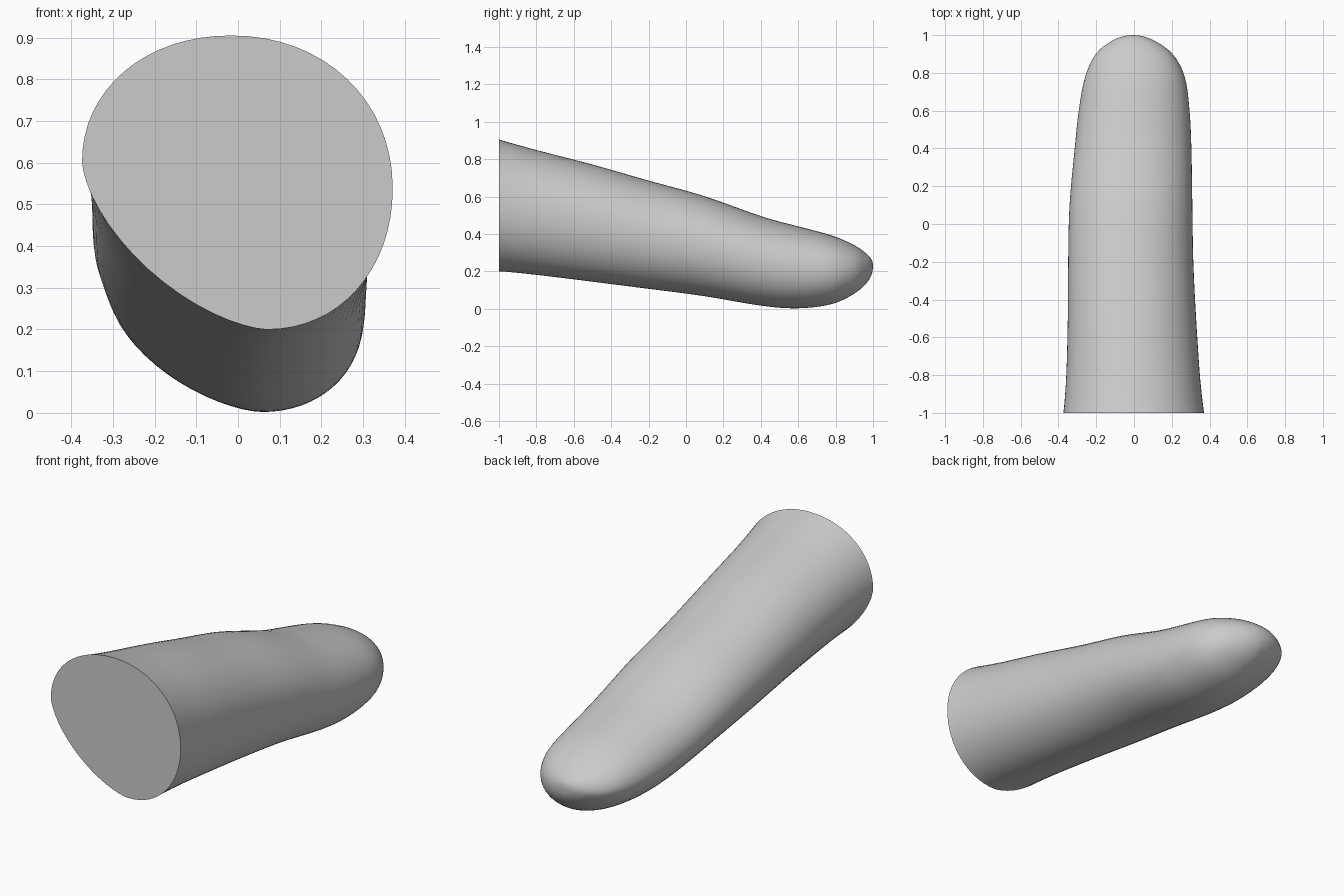
import bpy, bmesh
from math import sin, cos, pi
from mathutils import Vector

cube = bpy.data.objects.get("Cube")
if cube:
    bpy.data.objects.remove(cube, do_unlink=True)

SEGMENTS, STEPS = 64, 6

# Section limits along the finger: y, left x, right x, bottom z, top z
stations = [Vector(s) for s in (
    (-1, -.374, .371, .2, .905),
    (-.8, -.36, .35, .18, .85),
    (-.5, -.352, .33, .143, .772),
    (-.2, -.35, .315, .105, .686),
    (.1, -.343, .31, .066, .603),
    (.4, -.315, .305, .015, .495),
    (.6, -.294, .295, .001, .441),
    (.78, -.26, .27, .024, .392),
    (.9, -.203, .205, .08, .34),
    (.965, -.125, .118, .137, .294),
    (.993, -.06, .05, .185, .262),
    (1, -.005, -.005, .23, .23))]


def smooth(points):
    """Catmull-Rom samples through the stations."""
    ends = [2 * points[0] - points[1]] + points + [points[-1]]
    for i in range(len(points) - 1):
        a, b, c, d = ends[i:i + 4]
        for k in range(STEPS):
            t = k / STEPS
            yield .5 * (2 * b + (c - a) * t + (2 * a - 5 * b + 4 * c - d) * t ** 2
                        + (3 * b - a - 3 * c + d) * t ** 3)


def section(limits):
    """Skewed oval of four arcs, flatter at the lower left."""
    y, left, right, bottom, top = limits
    w, h = right - left, top - bottom
    for i in range(SEGMENTS):
        c, s = cos(2 * pi * i / SEGMENTS), sin(2 * pi * i / SEGMENTS)
        power = 2 / (1.56 if c < 0 and s < 0 else 2.08)
        cx = left + w * (.48 if s >= 0 else .595)
        cz = bottom + h * (.48 if c >= 0 else .57)
        # the arcs meet at the extreme points of the oval
        x = cx + (right - cx if c >= 0 else left - cx) * abs(c) ** power
        z = cz + (top - cz if s >= 0 else bottom - cz) * abs(s) ** power
        yield x, y, z


# Finger body, lofted from the cut end to the tip
bm = bmesh.new()
rings = [[bm.verts.new(p) for p in section(s)] for s in smooth(stations)]
bm.faces.new(rings[0])
for a, b in zip(rings, rings[1:]):
    for i in range(SEGMENTS):
        j = (i + 1) % SEGMENTS
        bm.faces.new((a[i], a[j], b[j], b[i]))
tip = bm.verts.new((-.005, 1, .23))
for i in range(SEGMENTS):
    bm.faces.new((rings[-1][i], rings[-1][(i + 1) % SEGMENTS], tip))

# Ease the joins between arcs, leaving the cut end flat
body = [v for ring in rings[1:-6] for v in ring]
for _ in range(4):
    bmesh.ops.smooth_vert(bm, verts=body, factor=.4, use_axis_x=True, use_axis_z=True)
bmesh.ops.recalc_face_normals(bm, faces=bm.faces)

mesh = bpy.data.meshes.new("finger")
bm.to_mesh(mesh)
bm.free()
finger = bpy.data.objects.new("finger", mesh)
bpy.context.collection.objects.link(finger)

# Plain grey
grey = bpy.data.materials.new("light_grey")
grey.use_nodes = True
colour = (.6, .6, .6, 1)
grey.diffuse_color = colour
grey.node_tree.nodes["Principled BSDF"].inputs["Base Color"].default_value = colour
mesh.materials.append(grey)

# Smooth skin with a sharp rim at the cut end
bpy.ops.object.select_all(action='DESELECT')
finger.select_set(True)
bpy.context.view_layer.objects.active = finger
bpy.ops.object.shade_smooth_by_angle(angle=pi / 4)
